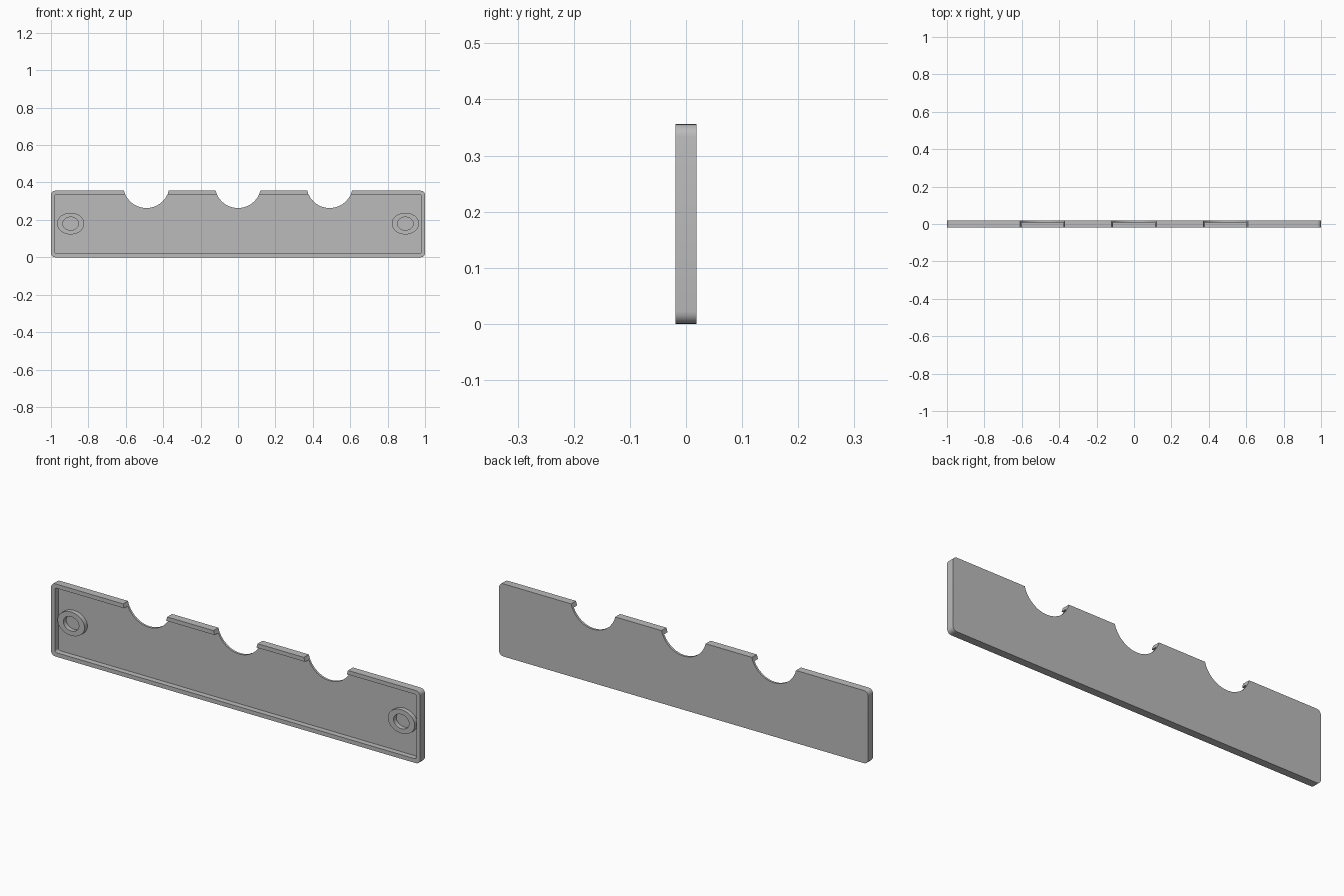
import bpy, bmesh, math

cube = bpy.data.objects.get("Cube")
if cube:
    bpy.data.objects.remove(cube, do_unlink=True)

# Overall sizes
HEIGHT, HALF_T = 0.356, 0.019
RIM, FLOOR_Y = 0.02, 0.008

grey = bpy.data.materials.new("plain grey")
grey.use_nodes = True
colour = (0.5, 0.5, 0.5, 1)
grey.diffuse_color = colour
grey.node_tree.nodes["Principled BSDF"].inputs["Base Color"].default_value = colour


def ellipse(cx, cz, rx, rz, n):
    return [(cx + rx * math.cos(2 * math.pi * i / n),
             cz + rz * math.sin(2 * math.pi * i / n)) for i in range(n)]


def rounded_rect(x, z0, z1, r, steps=5):
    points = []
    corners = [(x - r, z1 - r), (r - x, z1 - r), (r - x, z0 + r), (x - r, z0 + r)]
    for k, (cx, cz) in enumerate(corners):
        for i in range(steps + 1):
            a = math.pi / 2 * (k + i / steps)
            points.append((cx + r * math.cos(a), cz + r * math.sin(a)))
    return points


def prism(name, outline, y0, y1):
    """Extrude an x-z outline from y0 to y1."""
    bm = bmesh.new()
    face = bm.faces.new([bm.verts.new((x, y0, z)) for x, z in outline])
    ext = bmesh.ops.extrude_face_region(bm, geom=[face])
    for v in ext["geom"]:
        if isinstance(v, bmesh.types.BMVert):
            v.co.y = y1
    bmesh.ops.recalc_face_normals(bm, faces=bm.faces)
    mesh = bpy.data.meshes.new(name)
    bm.to_mesh(mesh)
    bm.free()
    mesh.materials.append(grey)
    obj = bpy.data.objects.new(name, mesh)
    bpy.context.collection.objects.link(obj)
    return obj


def cut(obj, cutters):
    """Subtract each cutter, bake the result and drop the cutters."""
    for c in cutters:
        mod = obj.modifiers.new("cut", 'BOOLEAN')
        mod.operation, mod.solver, mod.object = 'DIFFERENCE', 'EXACT', c
    bpy.context.view_layer.update()
    graph = bpy.context.evaluated_depsgraph_get()
    baked = bpy.data.meshes.new_from_object(obj.evaluated_get(graph))
    obj.modifiers.clear()
    obj.data = baked
    for c in cutters:
        bpy.data.objects.remove(c, do_unlink=True)


def smooth(obj):
    bpy.ops.object.select_all(action='DESELECT')
    obj.select_set(True)
    bpy.context.view_layer.objects.active = obj
    bpy.ops.object.shade_smooth_by_angle(angle=math.radians(32))


# Plate with a raised rim on the front and three round notches in the top edge
plate = prism("plate", rounded_rect(1, 0, HEIGHT, 0.022), -HALF_T, HALF_T)
recess = prism("recess_cutter", rounded_rect(1 - RIM, RIM, HEIGHT - RIM, 0.01),
               -0.1, FLOOR_Y)
notches = [prism("notch_cutter", ellipse(x, HEIGHT + 0.031, 0.124, 0.124, 32), -0.2, 0.2)
           for x in (-0.49, 0, 0.49)]
cut(plate, [recess] + notches)
smooth(plate)

# Oval ring bosses at both ends
for side, x in (("right", -0.895), ("left", 0.895)):
    boss = prism(side + "_ring_boss", ellipse(x, 0.18, 0.073, 0.058, 40),
                 -0.014, FLOOR_Y + 0.002)
    hole = prism("hole_cutter", ellipse(x, 0.18, 0.042, 0.035, 40), -0.1, 0.1)
    cut(boss, [hole])
    smooth(boss)
